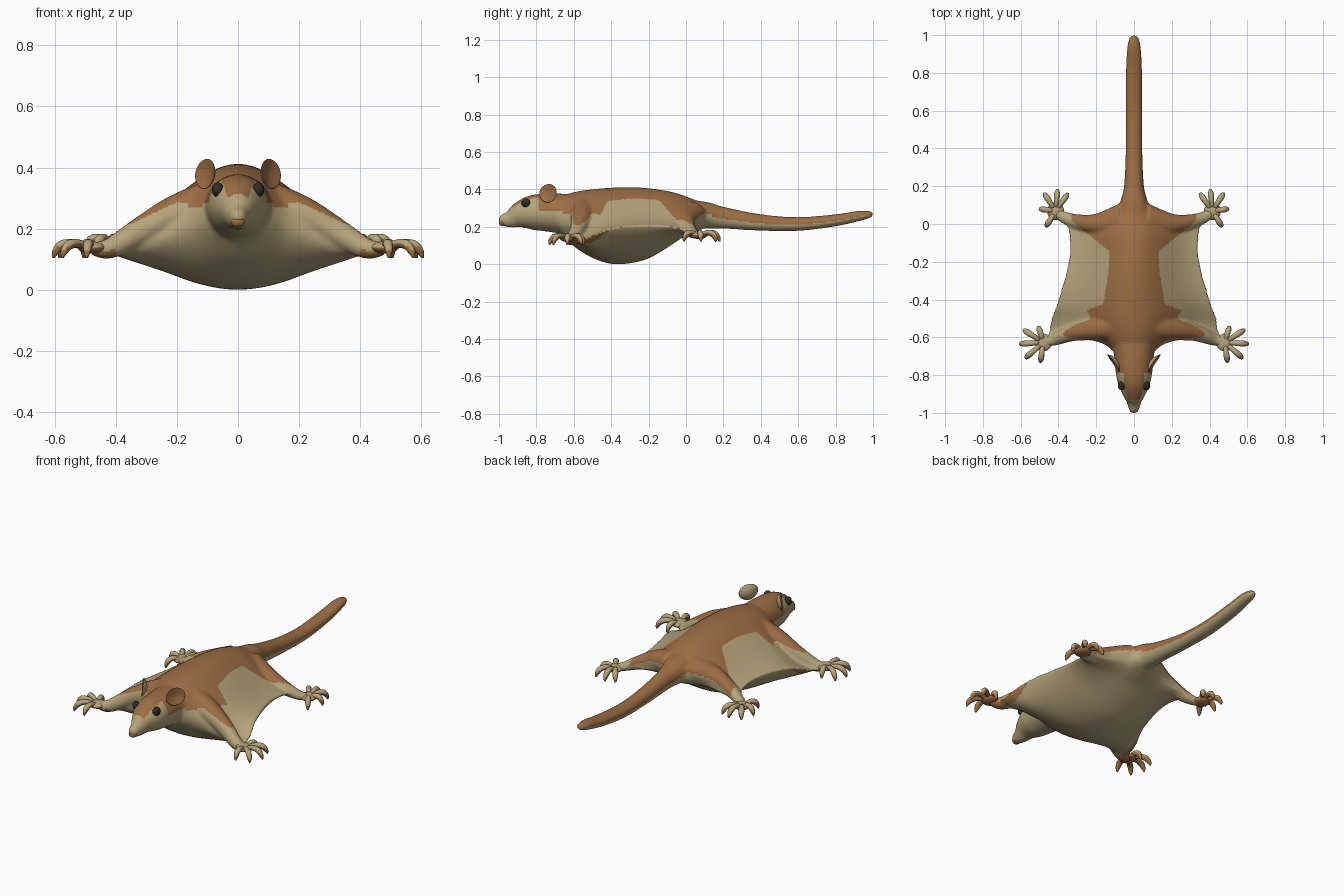
import bpy, bmesh, math
from mathutils import Vector, Matrix

if "Cube" in bpy.data.objects:
    bpy.data.objects.remove(bpy.data.objects["Cube"], do_unlink=True)


def material(name, rgb):
    m = bpy.data.materials.new(name)
    m.use_nodes = True
    m.diffuse_color = (*rgb, 1)
    m.node_tree.nodes["Principled BSDF"].inputs["Base Color"].default_value = (*rgb, 1)
    return m


cream = material("cream fur", (0.47, 0.37, 0.2))
brown = material("brown fur", (0.34, 0.155, 0.058))
dark = material("dark eye", (0.03, 0.025, 0.022))


def curve(keys, t):
    """Smooth values through (position, value...) keys; padded so single values work."""
    keys = [(k[0], Vector((*k[1:], 0))) for k in keys]
    t = min(max(t, keys[0][0]), keys[-1][0])
    i = max(j for j in range(len(keys) - 1) if keys[j][0] <= t)

    def slope(j):
        a, b = keys[max(j - 1, 0)], keys[min(j + 1, len(keys) - 1)]
        return (b[1] - a[1]) / (b[0] - a[0])
    (ta, a), (tb, b) = keys[i], keys[i + 1]
    h = tb - ta
    s = (t - ta) / h
    return (a * ((1 + 2 * s) * (1 - s) ** 2) + slope(i) * (h * s * (1 - s) ** 2)
            + b * (s * s * (3 - 2 * s)) + slope(i + 1) * (h * s * s * (s - 1)))


def loft(bm, sections, sides=20, steps=5):
    """Closed tube through (x, y, z, half width, half height) sections."""
    keys = [(i, *s) for i, s in enumerate(sections)]
    n = (len(sections) - 1) * steps
    pts = [curve(keys, i / steps) for i in range(n + 1)]
    rings = []
    for i, p in enumerate(pts):
        c = Vector(p[:3])
        along = Vector(pts[min(i + 1, n)][:3]) - Vector(pts[max(i - 1, 0)][:3])
        side = along.cross(Vector((0, 0, 1))).normalized()
        up = side.cross(along).normalized()
        ring = []
        for k in range(sides):
            a = math.tau * k / sides
            ring.append(bm.verts.new(c + side * p[3] * math.cos(a) + up * p[4] * math.sin(a)))
        rings.append(ring)
    for r, q in zip(rings, rings[1:]):
        for k in range(sides):
            j = (k + 1) % sides
            bm.faces.new((r[k], r[j], q[j], q[k]))
    bm.faces.new(rings[0][::-1])
    bm.faces.new(rings[-1])


def paint(ob, mats, rule):
    ob.data.materials.clear()
    for m in mats:
        ob.data.materials.append(m)
    for p in ob.data.polygons:
        p.use_smooth = True
        p.material_index = int(rule(p.center, p.normal)) if rule else 0


def finish(bm, name, mats, rule=None):
    bmesh.ops.recalc_face_normals(bm, faces=bm.faces[:])
    me = bpy.data.meshes.new(name)
    bm.to_mesh(me)
    bm.free()
    ob = bpy.data.objects.new(name, me)
    bpy.context.collection.objects.link(ob)
    paint(ob, mats, rule)
    return ob


# Torso and gliding membrane: closed sheet between front and rear edges
front_edge = [(0, -.75), (.2, -.69), (.33, -.64), (.5, -.615), (.7, -.6), (.85, -.61), (1, -.64)]
rear_edge = [(0, .16), (.15, .13), (.3, .08), (.5, .055), (.8, .05), (1, .06)]
half_width = [(0, .46), (.18, .445), (.33, .405), (.63, .35), (.8, .345), (1, .38)]
edge_height = [(0, .115), (.15, .14), (.3, .185), (.5, .205), (.8, .2), (1, .165)]
spine = [(-.75, .36), (-.6, .38), (-.3, .4), (-.1, .38), (0, .355), (.16, .31)]
belly = [(-.75, .2), (-.66, .145), (-.6, .1), (-.5, .045), (-.4, .014), (-.3, .017),
         (-.2, .043), (-.1, .1), (0, .16), (.16, .2)]


def torso_point(u, v, top):
    a = abs(u)
    x = u * curve(half_width, v)[0]
    f, b = curve(front_edge, a)[0], curve(rear_edge, a)[0]
    y = f + (b - f) * v
    e = curve(edge_height, v)[0]
    bell = max(math.cos(a * math.pi / 2), 0)
    mid = e + (.25 - e) * bell ** 2
    pad = .012 * (1 - a ** 8)
    if top:
        z = e + (curve(spine, y)[0] - e) * bell ** 2 + pad
    else:
        z = e - (e - curve(belly, y)[0]) * bell ** .8 - pad
    rounding = math.sqrt(max(0, 1 - abs(2 * v - 1) ** 6))
    return (x, y, mid + (z - mid) * rounding)


body = bmesh.new()
cols, rows = 48, 40
for top in (True, False):
    grid = []
    for j in range(rows + 1):
        v = (1 - math.cos(math.pi * j / rows)) / 2
        grid.append([body.verts.new(torso_point(2 * i / cols - 1, v, top))
                     for i in range(cols + 1)])
    for j in range(rows):
        for i in range(cols):
            body.faces.new((grid[j][i], grid[j][i + 1], grid[j + 1][i + 1], grid[j + 1][i]))
bmesh.ops.remove_doubles(body, verts=body.verts[:], dist=.0001)

# Head and neck
loft(body, [(0, -1, .232, .012, .012), (0, -.985, .235, .026, .028), (0, -.94, .241, .04, .047),
            (0, -.89, .262, .066, .07), (0, -.83, .275, .089, .092), (0, -.76, .277, .1, .1),
            (0, -.68, .272, .108, .106), (0, -.56, .26, .13, .11)], 28)
# Tail
loft(body, [(0, -.02, .27, .1, .08), (0, .1, .262, .078, .072), (0, .2, .248, .053, .058),
            (0, .4, .223, .044, .044), (0, .6, .215, .044, .037), (0, .8, .235, .043, .032),
            (0, .93, .259, .037, .027), (0, .985, .266, .024, .018), (0, 1, .266, .01, .008)], 24)
# Limbs
for s in (-1, 1):
    loft(body, [(.06 * s, -.54, .29, .08, .08), (.2 * s, -.555, .25, .062, .062),
                (.32 * s, -.575, .19, .045, .047), (.42 * s, -.61, .135, .034, .034),
                (.48 * s, -.625, .135, .026, .022)])
    loft(body, [(.06 * s, .02, .27, .09, .07), (.2 * s, .0, .235, .055, .052),
                (.3 * s, .012, .195, .04, .038), (.37 * s, .035, .165, .032, .026),
                (.41 * s, .06, .155, .025, .02)])


def body_is_brown(c, n):
    x, y, z = abs(c.x), c.y, c.z
    if x > .4:
        return n.z < -.15
    if y < -.66:
        face = y > -.79 or x < .02 + .4 * (z - .27)
        return z > .285 and y > -.93 and face
    if y > .14:
        return n.z > -.1
    if n.z < .1:
        return False
    back = x < .15 + .02 * math.sin(y * 9)
    arm = y < -.42 - .4 * (x - .16) and z > .285 - max(0, x - .2) * .45
    leg = y > -.12 + .8 * (x - .16) and x < .33
    return (back and z > .27) or arm or leg


# Fuse the body parts into one soft skin
fur = finish(body, "body", [cream])
skin = fur.modifiers.new("fuse", "REMESH")
skin.mode = "VOXEL"
skin.voxel_size = .008
soft = fur.modifiers.new("soften", "SMOOTH")
soft.factor = .5
soft.iterations = 8
graph = bpy.context.evaluated_depsgraph_get()
fused = bpy.data.meshes.new_from_object(fur.evaluated_get(graph))
fur.modifiers.clear()
fur.data = fused
paint(fur, [cream, brown], body_is_brown)


def ball(bm, place, size):
    m = Matrix.Translation(place) @ Matrix.Diagonal((*size, 1))
    return bmesh.ops.create_uvsphere(bm, u_segments=24, v_segments=14, radius=1, matrix=m)["verts"]


# Paws with five curled toes
hand_tips = [(.505, -.545), (.585, -.56), (.605, -.635), (.575, -.71), (.495, -.73)]
foot_tips = [(.35, .16), (.405, .18), (.475, .162), (.498, .08), (.465, -.012)]
for name, palm, tips in (("hand", (.48, -.627, .138), hand_tips),
                         ("foot", (.415, .068, .155), foot_tips)):
    for side, s in (("left", 1), ("right", -1)):
        bm = bmesh.new()
        start = Vector((palm[0] * s, palm[1], palm[2]))
        ball(bm, start, (.045, .047, .02))
        for tip in tips:
            out = Vector((tip[0] * s, tip[1], start.z)) - start
            toe = []
            for reach, lift, r in ((.2, .004, .013), (.5, .014, .014), (.78, .008, .016),
                                   (.94, -.014, .012), (1, -.034, .004)):
                toe.append((*(start + out * reach + Vector((0, 0, lift))), r, r))
            loft(bm, toe, 10, 3)
        finish(bm, f"{side}_{name}", [cream, brown], lambda c, n: n.z < .15)

# Ears and eyes
for side, s in (("left", 1), ("right", -1)):
    facing = Vector((.82 * s, -.55, .12)).normalized()
    turn = facing.to_track_quat("Z", "Y").to_matrix().to_4x4()
    bm = bmesh.new()
    for v in ball(bm, (0, 0, 0), (.056, .05, .008)):
        v.co.z += 6 * (v.co.x ** 2 + v.co.y ** 2) - .008
    bmesh.ops.transform(bm, verts=bm.verts[:],
                        matrix=Matrix.Translation((.1 * s, -.732, .378)) @ turn)
    finish(bm, f"{side}_ear", [cream, brown], lambda c, n: n.dot(facing) > .3)

    bm = bmesh.new()
    ball(bm, (.066 * s, -.856, .327), (.02, .024, .024))
    finish(bm, f"{side}_eye", [dark])

# Nose
bm = bmesh.new()
ball(bm, (0, -.982, .223), (.024, .018, .019))
finish(bm, "nose", [brown])
